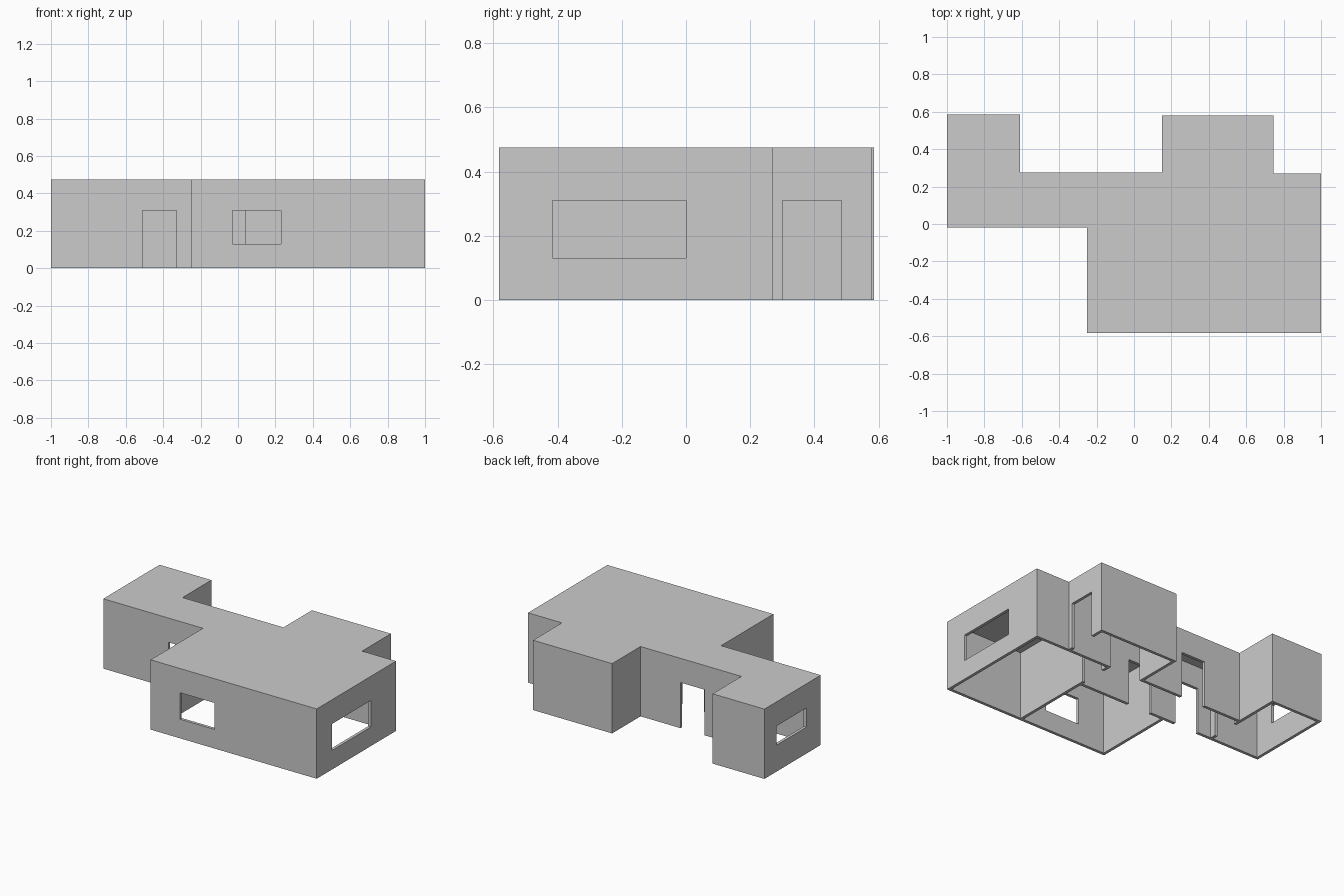
import bpy, bmesh

if "Cube" in bpy.data.objects:
    bpy.data.objects.remove(bpy.data.objects["Cube"])

H, ROOF = 0.475, 0.015   # total height, roof thickness
HEAD, SILL = 0.31, 0.13  # top of openings, bottom of windows


def prism(name, outline, z0, z1):
    """Extrude a counter-clockwise plan outline from z0 to z1."""
    bm = bmesh.new()
    face = bm.faces.new([bm.verts.new((x, y, z0)) for x, y in outline])
    top = bmesh.ops.extrude_face_region(bm, geom=[face])["geom"]
    bmesh.ops.translate(bm, vec=(0, 0, z1 - z0),
                        verts=[v for v in top if isinstance(v, bmesh.types.BMVert)])
    bmesh.ops.recalc_face_normals(bm, faces=bm.faces)
    mesh = bpy.data.meshes.new(name)
    bm.to_mesh(mesh)
    bm.free()
    obj = bpy.data.objects.new(name, mesh)
    bpy.context.collection.objects.link(obj)
    return obj


def rect(x0, x1, y0, y1):
    return [(x0, y0), (x1, y0), (x1, y1), (x0, y1)]


def cut(target, name, outline, z0, z1):
    """Subtract a prism from the target with a hidden cutter."""
    cutter = prism(name, outline, z0, z1)
    cutter.hide_render = True
    cutter.hide_set(True)
    cutter.display_type = 'WIRE'
    mod = target.modifiers.new(name, 'BOOLEAN')
    mod.operation = 'DIFFERENCE'
    mod.solver = 'EXACT'
    mod.object = cutter


# Outer block of the house
house = prism("house_shell", [
    (-1, -0.02), (-0.25, -0.02), (-0.25, -0.582), (1, -0.582), (1, 0.27),
    (0.745, 0.27), (0.745, 0.58), (0.15, 0.58), (0.15, 0.275),
    (-0.61, 0.275), (-0.61, 0.585), (-1, 0.585)], 0, H)

# Rooms, open at the bottom, separated by thin partitions
rooms = {
    "left_room": rect(-0.98, -0.63, 0.0, 0.565),
    "hall_and_back_room": [(-0.61, 0), (0.41, 0), (0.41, 0.27), (0.725, 0.27),
                           (0.725, 0.56), (0.17, 0.56), (0.17, 0.255), (-0.61, 0.255)],
    "front_room": rect(-0.23, 0.41, -0.562, -0.02),
    "right_room": rect(0.43, 0.98, -0.562, 0.25),
}
for name, outline in rooms.items():
    cut(house, name, outline, -0.1, H - ROOF)

# Doorways down to the ground
doors = {
    "front_door": rect(-0.51, -0.33, -0.07, 0.05),
    "back_door": rect(-0.33, -0.15, 0.22, 0.32),
    "side_door": rect(0.69, 0.79, 0.30, 0.485),
    "front_room_door": rect(-0.135, 0.04, -0.07, 0.05),
    "left_room_door": rect(-0.67, -0.57, 0.04, 0.22),
    "right_room_door": rect(0.37, 0.47, 0.025, 0.205),
}
for name, outline in doors.items():
    cut(house, name, outline, -0.05, HEAD)

# Windows
cut(house, "front_window", rect(-0.03, 0.23, -0.65, -0.52), SILL, HEAD)
cut(house, "right_window", rect(0.95, 1.05, -0.415, 0.0), SILL, HEAD)
cut(house, "left_window", rect(-1.05, -0.95, 0.135, 0.453), 0.18, HEAD)

# Apply the cuts and clear the cutters
bpy.context.view_layer.objects.active = house
for mod in list(house.modifiers):
    cutter = mod.object
    bpy.ops.object.modifier_apply(modifier=mod.name)
    bpy.data.objects.remove(cutter)
